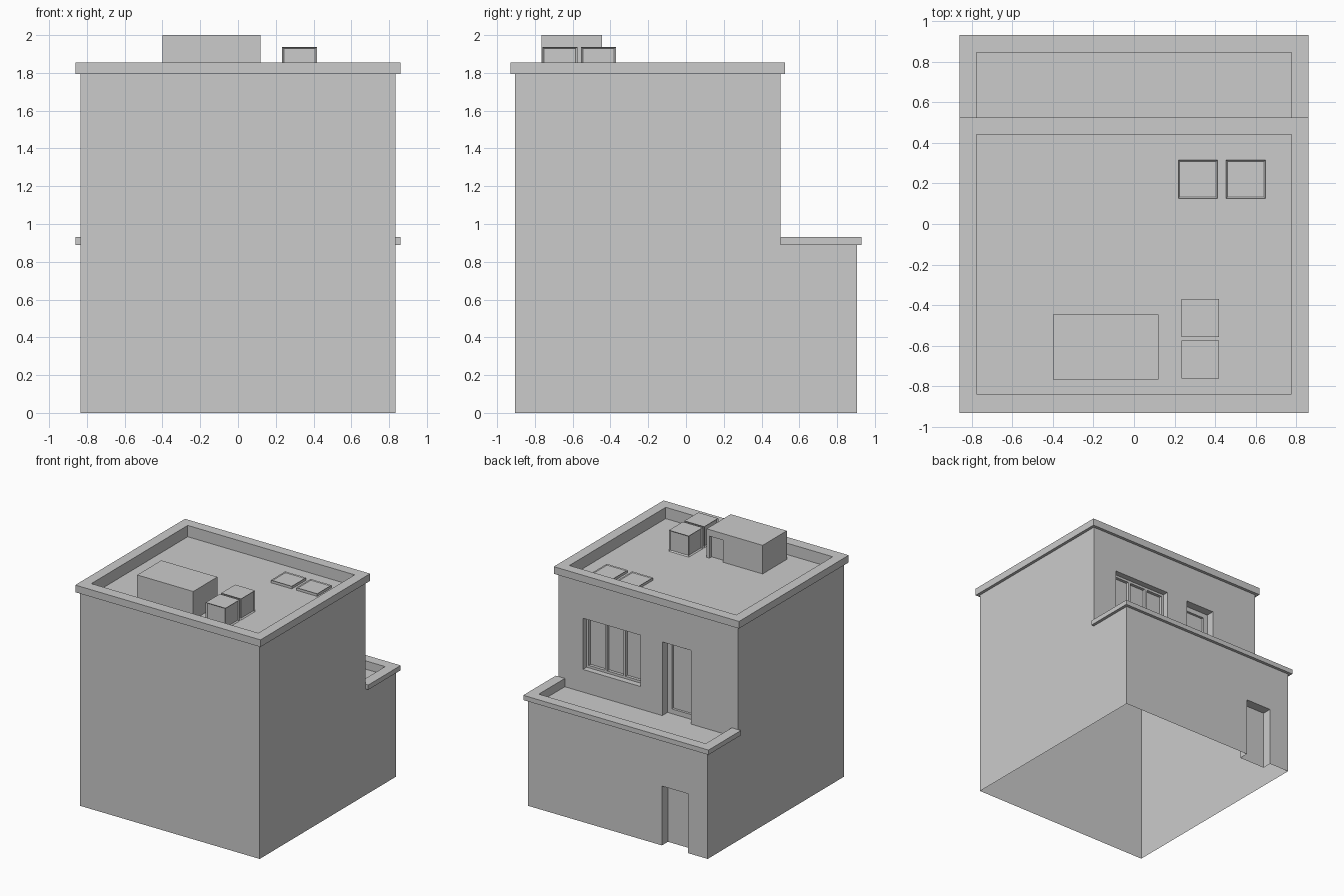
import bpy, bmesh

if "Cube" in bpy.data.objects:
    bpy.data.objects.remove(bpy.data.objects["Cube"])


def box(name, x0, x1, y0, y1, z0, z1):
    """Axis-aligned box given by its limits."""
    bm = bmesh.new()
    bmesh.ops.create_cube(bm, size=1)
    for v in bm.verts:
        v.co = ((x0 + x1) / 2 + v.co.x * (x1 - x0),
                (y0 + y1) / 2 + v.co.y * (y1 - y0),
                (z0 + z1) / 2 + v.co.z * (z1 - z0))
    me = bpy.data.meshes.new(name)
    bm.to_mesh(me)
    bm.free()
    ob = bpy.data.objects.new(name, me)
    bpy.context.collection.objects.link(ob)
    return ob


def boolean(target, operation, *limits):
    """Join or cut a box into the target, then discard the box."""
    tool = box("cutter", *limits)
    tool.hide_render = True
    mod = target.modifiers.new("bool", 'BOOLEAN')
    mod.operation, mod.solver, mod.object = operation, 'EXACT', tool
    bpy.context.view_layer.objects.active = target
    bpy.ops.object.modifier_apply(modifier=mod.name)
    bpy.data.objects.remove(tool)


def edit(ob, func):
    bm = bmesh.new()
    bm.from_mesh(ob.data)
    func(bm)
    bm.to_mesh(ob.data)
    bm.free()


def drop_bottom(bm):
    faces = [f for f in bm.faces
             if f.normal.z < -0.9 and f.calc_center_median().z < 0.001]
    bmesh.ops.delete(bm, geom=faces, context='FACES')


def inset_faces(bm, test, width, depth):
    faces = [f for f in bm.faces if test(f.normal)]
    bmesh.ops.inset_individual(bm, faces=faces, thickness=width, depth=depth)


ROOF, TERRACE = 1.76, 0.86

# Stepped building shell with projecting parapet caps
house = box("house_shell", -0.835, 0.835, -0.905, 0.5, 0, 1.83)
boolean(house, 'UNION', -0.835, 0.835, 0.4, 0.905, 0, 0.91)
boolean(house, 'UNION', -0.86, 0.86, -0.93, 0.525, 1.795, 1.855)
boolean(house, 'UNION', -0.86, 0.86, 0.499, 0.93, 0.89, 0.93)

# Sunken roof and terrace floors
boolean(house, 'DIFFERENCE', -0.775, 0.775, -0.838, 0.44, ROOF, 2)
boolean(house, 'DIFFERENCE', -0.775, 0.775, 0.5, 0.845, TERRACE, 1.0)

# Openings: terrace window, terrace door, ground door
boolean(house, 'DIFFERENCE', 0.073, 0.608, 0.425, 0.6, 1.05, 1.48)
boolean(house, 'DIFFERENCE', -0.398, -0.13, 0.41, 0.6, TERRACE, 1.478)
boolean(house, 'DIFFERENCE', -0.65, -0.41, 0.825, 1.0, -0.1, 0.498)
edit(house, drop_bottom)   # the shell is open underneath


def frame(name, x0, x1, y0, y1, z0, z1, w, panes=1):
    """Frame filling an opening, with one or more panes cut through."""
    ob = box(name, x0, x1, y0, y1, z0, z1)
    step = (x1 - x0 - w) / panes
    for i in range(panes):
        a = x0 + w + i * step
        boolean(ob, 'DIFFERENCE', a, a + step - w, y0 - 0.1, y1 + 0.1, z0 + w, z1 - w)
    return ob


frame("window_frame", 0.073, 0.608, 0.425, 0.45, 1.05, 1.48, 0.02, 3)
frame("terrace_door_frame", -0.398, -0.13, 0.41, 0.43, TERRACE, 1.478, 0.04)

# Stairwell hut on the roof with a recessed door
hut = box("roof_hut", -0.4, 0.12, -0.765, -0.445, ROOF, 2.0)
boolean(hut, 'DIFFERENCE', -0.03, 0.095, -0.475, -0.4, ROOF - 0.1, 1.945)

# Pair of ventilation units with inset side panels
for i, y in enumerate((-0.668, -0.463)):
    unit = box(f"vent_unit_{i + 1}", 0.233, 0.418, y - 0.093, y + 0.093, ROOF, 1.937)
    edit(unit, lambda bm: inset_faces(bm, lambda n: abs(n.z) < 0.1, 0.012, -0.01))

# Pair of low skylights
for i, x in enumerate((0.315, 0.551)):
    sky = box(f"skylight_{i + 1}", x - 0.097, x + 0.097, 0.125, 0.315, ROOF, 1.782)
    edit(sky, lambda bm: inset_faces(bm, lambda n: n.z > 0.9, 0.01, -0.006))
